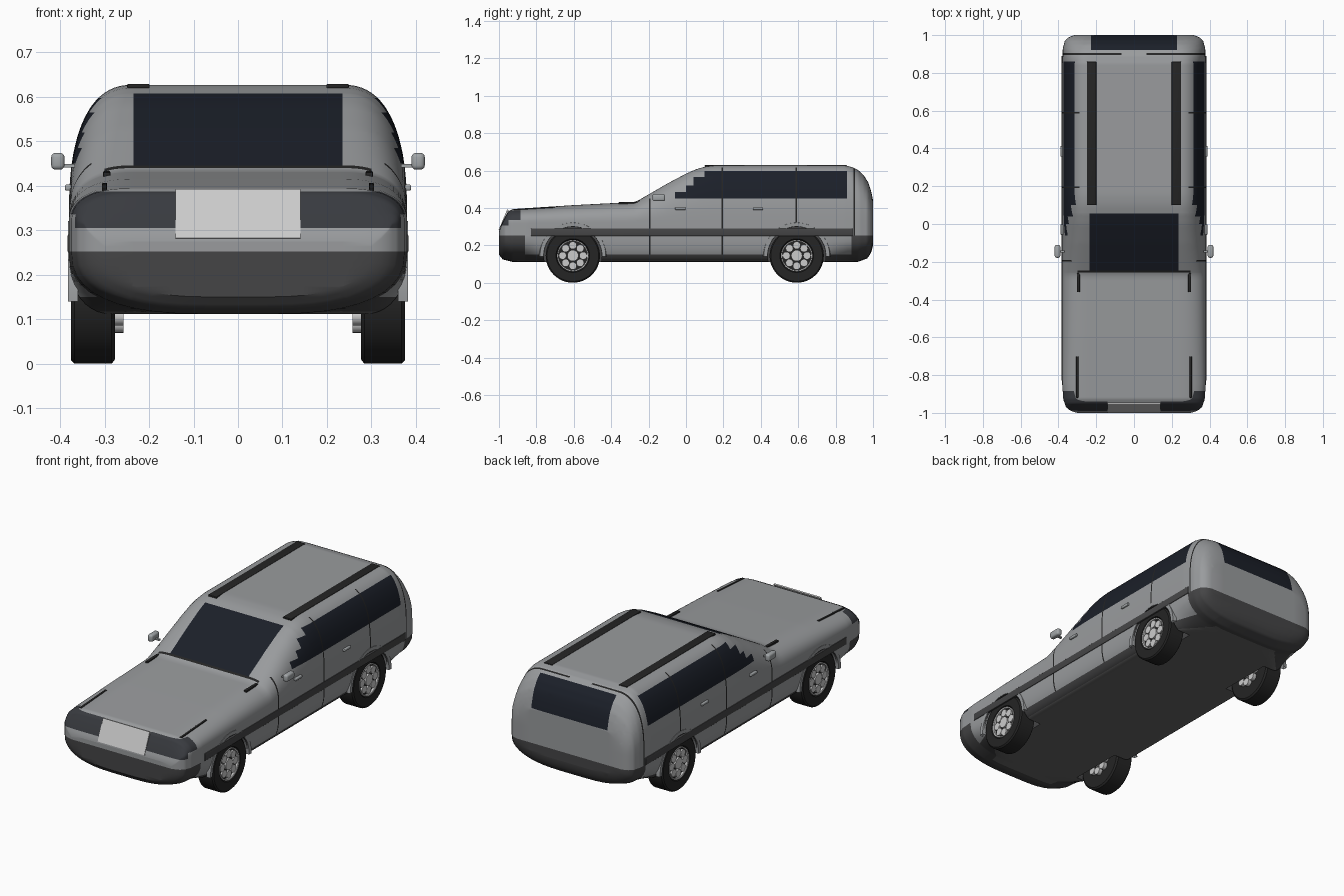
import bpy, bmesh, math
from mathutils import Matrix

if "Cube" in bpy.data.objects:
    bpy.data.objects.remove(bpy.data.objects["Cube"])


def material(name, rgb):
    m = bpy.data.materials.new(name)
    m.diffuse_color = (*rgb, 1)
    m.use_nodes = True
    m.node_tree.nodes["Principled BSDF"].inputs["Base Color"].default_value = m.diffuse_color
    return m


PAINT = material("paint", (.32, .33, .34))
GLASS = material("glass", (.011, .014, .022))
BLACK = material("black_trim", (.018, .018, .018))
DARK = material("dark_plastic", (.06, .06, .062))
LAMP = material("lamp", (.04, .043, .05))
FLOOR_MAT = material("floor", (.13, .13, .13))
LIGHT = material("light_panel", (.75, .75, .75))
METAL = material("rim_metal", (.62, .62, .62))
GREY = material("mirror_grey", (.36, .38, .39))


def finish(name, bm, mats, angle=35):
    bmesh.ops.recalc_face_normals(bm, faces=bm.faces[:])
    me = bpy.data.meshes.new(name)
    bm.to_mesh(me)
    bm.free()
    ob = bpy.data.objects.new(name, me)
    bpy.context.collection.objects.link(ob)
    for m in mats:
        me.materials.append(m)
    smooth(ob, angle)
    return ob


def smooth(ob, angle):
    bpy.ops.object.select_all(action='DESELECT')
    ob.select_set(True)
    bpy.context.view_layer.objects.active = ob
    bpy.ops.object.shade_smooth_by_angle(angle=math.radians(angle))


def box(name, loc, size, mat, bevel=0.0, tilt=0.0):
    bm = bmesh.new()
    bmesh.ops.create_cube(bm, size=1)
    bmesh.ops.scale(bm, vec=size, verts=bm.verts)
    if bevel:
        bmesh.ops.bevel(bm, geom=bm.edges[:], offset=bevel, segments=3, affect='EDGES', profile=.5)
    bmesh.ops.transform(bm, matrix=Matrix.Translation(loc) @ Matrix.Rotation(tilt, 4, 'X'), verts=bm.verts)
    return finish(name, bm, [mat])


def pair(name, loc, size, mat, bevel=0.0, tilt=0.0):
    for s, side in ((1, "right"), (-1, "left")):
        box(f"{name}_{side}", (s * loc[0], loc[1], loc[2]), size, mat, bevel, tilt)


def cyl_x(bm, x0, x1, y, z, r, seg):
    m = Matrix.Translation(((x0 + x1) / 2, y, z)) @ Matrix.Rotation(math.pi / 2, 4, 'Y')
    bmesh.ops.create_cone(bm, cap_ends=True, segments=seg, radius1=r, radius2=r, depth=abs(x1 - x0), matrix=m)


def lerp(table, y):
    for (a, p), (b, q) in zip(table, table[1:]):
        if y <= b:
            return p + (q - p) * max(0, y - a) / (b - a)
    return table[-1][1]


# Side and plan profiles of the body along y
TOP = [(-1, .275), (-.99, .305), (-.97, .347), (-.95, .382), (-.925, .394), (-.6, .415), (-.27, .432),
       (-.245, .446), (-.1, .53), (0, .583), (.055, .607), (.1, .62), (.15, .627), (.85, .627), (.89, .618),
       (.92, .602), (.95, .575), (.975, .535), (.99, .49), (1, .44)]
BOTTOM = [(-1, .15), (-.98, .125), (-.93, .112), (.92, .112), (.97, .13), (.99, .16), (1, .2)]
WIDTH = [(-1, .30), (-.99, .335), (-.97, .36), (-.93, .374), (-.85, .38), (.85, .38), (.93, .377),
         (.97, .366), (.99, .345), (1, .315)]
FLOOR = [(-1, .06), (-.86, .1), (-.74, .31), (.74, .31), (.88, .1), (1, .06)]
SHOULDER = [(-1, .235), (.88, .235), (1, .16)]


def half_section(y):
    top, zb, hw, xl, xs = (lerp(t, y) for t in (TOP, BOTTOM, WIDTH, FLOOR, SHOULDER))
    rise = max(.012, .09 + (top - .41) * .91)
    zm = top - rise
    pts = [(xs * t, top) for t in (0, .3, .6, .8, 1)]
    for k in range(1, 21):
        a = math.pi / 2 * (1 - k / 20)
        pts.append((xs + (hw - xs) * max(0, math.cos(a)) ** .83, zm + rise * max(0, math.sin(a)) ** .83))
    pts += [(hw, min(.29, zm - .004)), (hw, .252), (hw, .248)]
    for k in range(1, 11):
        a = math.pi / 2 * k / 10
        pts.append((xl + (hw - xl) * max(0, math.cos(a)) ** .83, .248 - (.248 - zb) * math.sin(a) ** .83))
    return pts + [(xl / 2, zb), (0, zb)]


def skin(c):
    """Material slot of a body face: 0 paint, 1 glass, 2 black, 3 dark, 4 lamp, 5 floor."""
    x, y, z = abs(c.x), c.y, c.z
    if z < .118 and -.9 < y < .9:
        return 5
    if z < .15 or (z < .252 and (y < -.86 or y > .885)):
        return 3
    if -.245 < y < .055 and x < .235 and z > .4:
        return 1
    if y > .92 and x < .228 and z > .44:
        return 1
    for line, xmin in ((-.195, .33), (.195, .29), (.59, .29), (.9, .1)):
        if abs(y - line) < .004 and x > xmin:
            return 2
    if -.256 < y < -.245 and x < .3 and z > .4:
        return 2
    if -.06 < y < .86 and x > .29:
        lim = .485 if y < 0 else .52 if y < .04 else .565 if y < .1 else .597
        if .45 < z < lim:
            return 1
    if y < -.885 and x > .14 and (.305 if y < -.95 else .335) < z < .387:
        return 4
    return 0


# Body: lofted shell, cut along the region borders and coloured by region
ys = [-1, 1, -.256, -.245, .055, -.06, 0, .04, .1, .86, -.86, .885, .92, -.885, -.95]
for g in (-.195, .195, .59, .9):
    ys += [g - .004, g + .004]
extra = [-1 + .0065 * i for i in range(1, 24)] + [1 - .0065 * i for i in range(1, 24)]
for y in extra + [-.84 + .02 * i for i in range(85)]:
    if min(abs(y - s) for s in ys) > .003:
        ys.append(y)
ys.sort()

bm = bmesh.new()
rings = []
for y in ys:
    h = half_section(y)
    full = h + [(-x, z) for x, z in reversed(h[1:-1])]
    rings.append([bm.verts.new((x, y, z)) for x, z in full])
n, N = len(h) - 1, 2 * (len(h) - 1)
for a, b in zip(rings, rings[1:]):
    for i in range(N):
        j = (i + 1) % N
        bm.faces.new((a[i], a[j], b[j], b[i]))
for r in (rings[0], rings[-1]):
    bm.faces.new([r[i % N] for i in range(N - 5, N + 6)])
    for i in range(5, n - 3):
        bm.faces.new((r[i], r[i + 1], r[N - i - 1], r[N - i]))
    bm.faces.new([r[i] for i in range(n - 3, n + 4)])
cuts = [((0, 0, z), (0, 0, 1)) for z in (.15, .305, .335, .387, .44, .45, .485, .52, .565, .597)]
cuts += [((s * x, 0, 0), (1, 0, 0)) for s in (1, -1) for x in (.14, .228, .235)]
for co, no in cuts:
    bmesh.ops.bisect_plane(bm, geom=bm.verts[:] + bm.edges[:] + bm.faces[:], dist=2e-4, plane_co=co, plane_no=no)
for f in bm.faces:
    f.material_index = skin(f.calc_center_median())
body = finish("body", bm, [PAINT, GLASS, BLACK, DARK, LAMP, FLOOR_MAT])

# Wheel wells
AXLES = (("front", -.605), ("rear", .592))
bm = bmesh.new()
for _, y in AXLES:
    for s in (1, -1):
        cyl_x(bm, s * .25, s * .45, y, .145, .155, 48)
cutter = finish("well_cutter", bm, [DARK])
cutter.hide_render = True
mod = body.modifiers.new("wells", 'BOOLEAN')
mod.operation, mod.solver, mod.object = 'DIFFERENCE', 'EXACT', cutter
bpy.context.view_layer.objects.active = body
bpy.ops.object.modifier_apply(modifier=mod.name)
bpy.data.objects.remove(cutter)
smooth(body, 35)


# Wheels and arch lips
def lathe(bm, profile, y, s, a0=0.0, a1=2 * math.pi, seg=48):
    verts = [bm.verts.new((s * x, y, .145 + r)) for x, r in profile]
    edges = [bm.edges.new(e) for e in zip(verts, verts[1:])]
    bmesh.ops.rotate(bm, cent=(0, y, .145), matrix=Matrix.Rotation(a0, 3, 'X'), verts=verts)
    bmesh.ops.spin(bm, geom=verts + edges, cent=(0, y, .145), axis=(1, 0, 0), angle=a1 - a0, steps=seg)
    bmesh.ops.remove_doubles(bm, verts=bm.verts, dist=1e-5)


for end, y in AXLES:
    for s, side in ((1, "right"), (-1, "left")):
        bm = bmesh.new()
        lathe(bm, [(.277, 0), (.277, .136), (.284, .145), (.368, .145), (.375, .138), (.375, .09),
                   (.36, .082), (.36, 0)], y, s)
        finish(f"{end}_tyre_{side}", bm, [BLACK], 25)
        bm = bmesh.new()
        cyl_x(bm, s * .257, s * .372, y, .145, .03, 24)
        for k in range(8):
            a = k * math.pi / 4
            cyl_x(bm, s * .257, s * .37, y + .055 * math.cos(a), .145 + .055 * math.sin(a), .0205, 20)
        lathe(bm, [(.358, .077), (.372, .077), (.374, .08), (.374, .084), (.358, .084)], y, s)
        finish(f"{end}_rim_{side}", bm, [METAL])
        bm = bmesh.new()
        lathe(bm, [(.36, .154), (.381, .156), (.382, .176), (.36, .18)], y, s, -1.6, 1.6, 32)
        finish(f"{end}_arch_{side}", bm, [PAINT])

# Side trim, mirrors, handles, roof rails, bonnet strips
pair("side_trim", (.376, .03, .27), (.014, 1.72, .04), DARK, .003)
pair("mirror", (.405, -.145, .455), (.03, .068, .038), GREY, .01)
pair("mirror_stem", (.382, -.145, .445), (.03, .012, .008), GREY)
for end, y in (("front", -.03), ("rear", .385)):
    pair(f"{end}_door_handle", (.381, y, .396), (.016, .056, .014), GREY, .004)
pair("roof_rail", (.224, .48, .624), (.05, .76, .01), BLACK, .003)
pair("bonnet_hinge", (.295, -.31, .426), (.016, .1, .011), BLACK, .002, .024)
pair("bonnet_seam", (.3, -.81, .395), (.012, .22, .009), BLACK, .002, .06)

# Front panel between the lamps
box("front_panel", (0, -.975, .336), (.28, .008, .119), LIGHT, 0, -.396)
